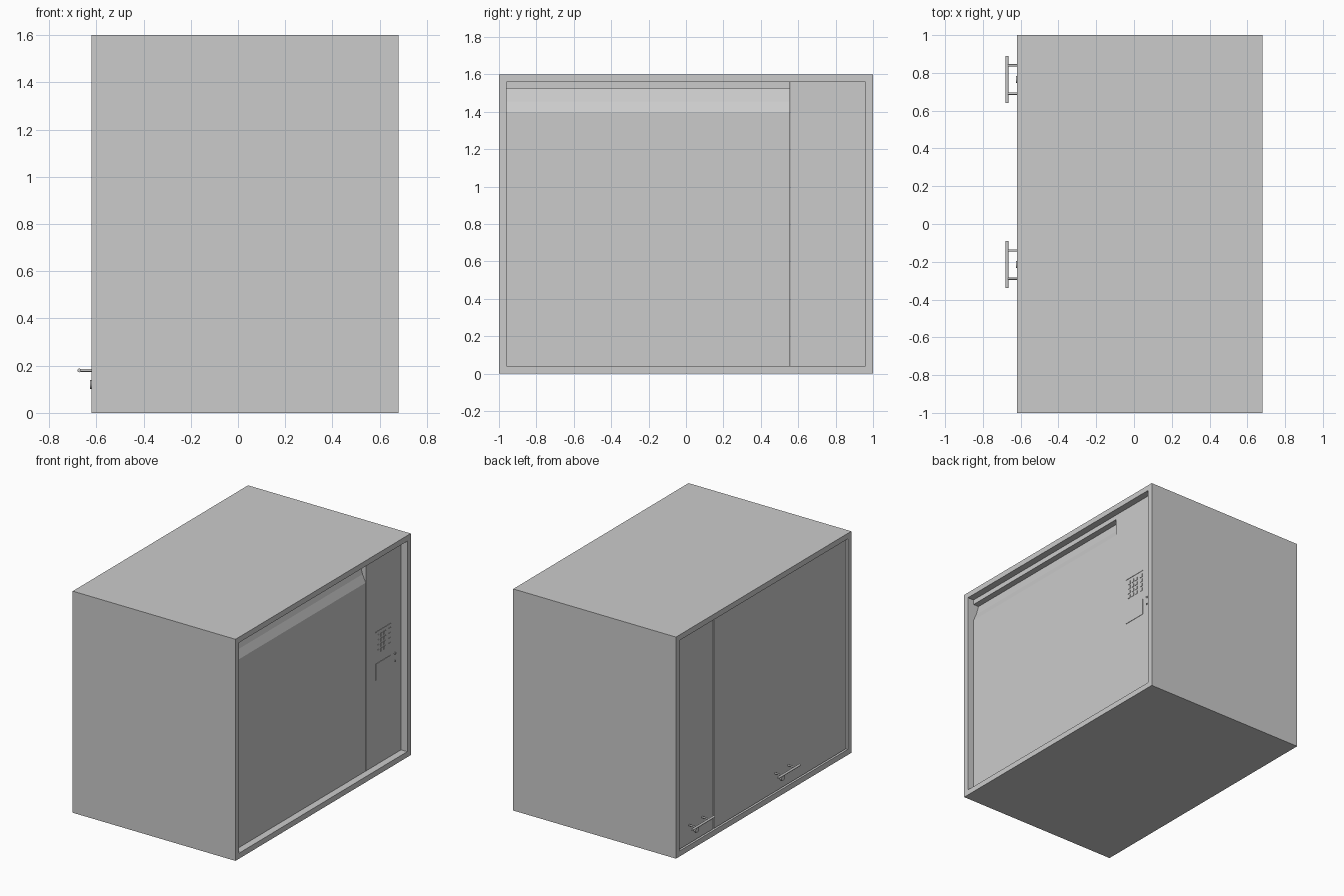
import bpy, bmesh, math
from mathutils import Vector

if "Cube" in bpy.data.objects:
    bpy.data.objects.remove(bpy.data.objects["Cube"])


def prism(name, pts, axis, a, b):
    """Extrude a closed profile along x (pts are y,z) or y (pts are x,z)."""
    bm = bmesh.new()
    def place(p, t):
        return (t, p[0], p[1]) if axis == 'x' else (p[0], t, p[1])
    face = bm.faces.new([bm.verts.new(place(p, a)) for p in pts])
    ext = bmesh.ops.extrude_face_region(bm, geom=[face])
    moved = [v for v in ext['geom'] if isinstance(v, bmesh.types.BMVert)]
    d = Vector(place((0, 0), b - a))
    bmesh.ops.translate(bm, vec=d, verts=moved)
    bmesh.ops.recalc_face_normals(bm, faces=bm.faces[:])
    me = bpy.data.meshes.new(name)
    bm.to_mesh(me)
    bm.free()
    ob = bpy.data.objects.new(name, me)
    bpy.context.collection.objects.link(ob)
    return ob


def box(name, x0, x1, y0, y1, z0, z1):
    return prism(name, [(y0, z0), (y1, z0), (y1, z1), (y0, z1)], 'x', x0, x1)


def rod(name, p, q, r, sides=16):
    p, q = Vector(p), Vector(q)
    bpy.ops.mesh.primitive_cylinder_add(vertices=sides, radius=r, depth=(q - p).length,
                                        location=(p + q) / 2)
    ob = bpy.context.object
    ob.name = name
    ob.rotation_euler = (q - p).to_track_quat('Z', 'Y').to_euler()
    bpy.ops.object.shade_smooth_by_angle(angle=math.radians(40))
    return ob


# Cabinet shell: a rectangular tube open at both x ends
XB, XF, T = -0.62, 0.68, 0.04
bm = bmesh.new()
rings = []
for x, t in ((XB, 0), (XF, 0), (XF, T), (XB, T)):
    rings.append([bm.verts.new((x, y, z)) for y, z in
                  ((-1 + t, t), (1 - t, t), (1 - t, 1.6 - t), (-1 + t, 1.6 - t))])
for i in range(4):
    r, s = rings[i], rings[(i + 1) % 4]
    for j in range(4):
        k = (j + 1) % 4
        bm.faces.new((r[j], r[k], s[k], s[j]))
bmesh.ops.recalc_face_normals(bm, faces=bm.faces[:])
mesh = bpy.data.meshes.new("cabinet_shell")
bm.to_mesh(mesh)
bm.free()
bpy.context.collection.objects.link(bpy.data.objects.new("cabinet_shell", mesh))

# Large panel with a sloped slot along its top
PX, SPLIT = 0.63, 0.56
prism("slot_panel", [(PX, 0.04), (PX, 1.40), (0.605, 1.455), (0.585, 1.525), (PX, 1.525),
                     (PX, 1.56), (0.56, 1.56), (0.56, 0.04)], 'y', -0.96, SPLIT - 0.003)

# Control panel with keypad, display and indicator knobs
box("control_panel", 0.56, PX, SPLIT, 0.96, 0.04, 1.56)
box("display_plate", PX, PX + 0.003, 0.67, 0.845, 0.65, 0.77)
box("keypad_top_bar", PX, PX + 0.003, 0.67, 0.845, 0.995, 1.0)
for row in range(4):
    z = 0.84 + row * 0.036
    for col in range(3):
        y = 0.69 + col * 0.036
        box("keypad_button", PX, PX + 0.003, y, y + 0.024, z, z + 0.024)
    box("function_button", PX, PX + 0.003, 0.815, 0.84, z, z + 0.024)
for z, r in ((0.765, 0.008), (0.71, 0.006)):
    rod("indicator_knob", (PX - 0.005, 0.89, z), (PX + 0.006, 0.89, z), r)

# Two rear doors, each with a bar handle and a lock below it
DX, GAP = -0.612, 0.006
for side, y0, y1, hy in (("large", -0.96, SPLIT, -0.215), ("small", SPLIT, 0.96, 0.765)):
    box(side + "_door", DX, DX + 0.03, y0 + GAP, y1 - GAP / 2, 0.04 + GAP, 1.56 - GAP)
    rod(side + "_door_handle_bar", (-0.672, hy - 0.125, 0.18), (-0.672, hy + 0.125, 0.18), 0.008)
    for s in (-1, 1):
        rod(side + "_door_handle_post", (DX + 0.005, hy + s * 0.075, 0.18),
            (-0.672, hy + s * 0.075, 0.18), 0.006)
    rod(side + "_door_lock", (DX + 0.005, hy, 0.12), (-0.626, hy, 0.12), 0.019, 24)
